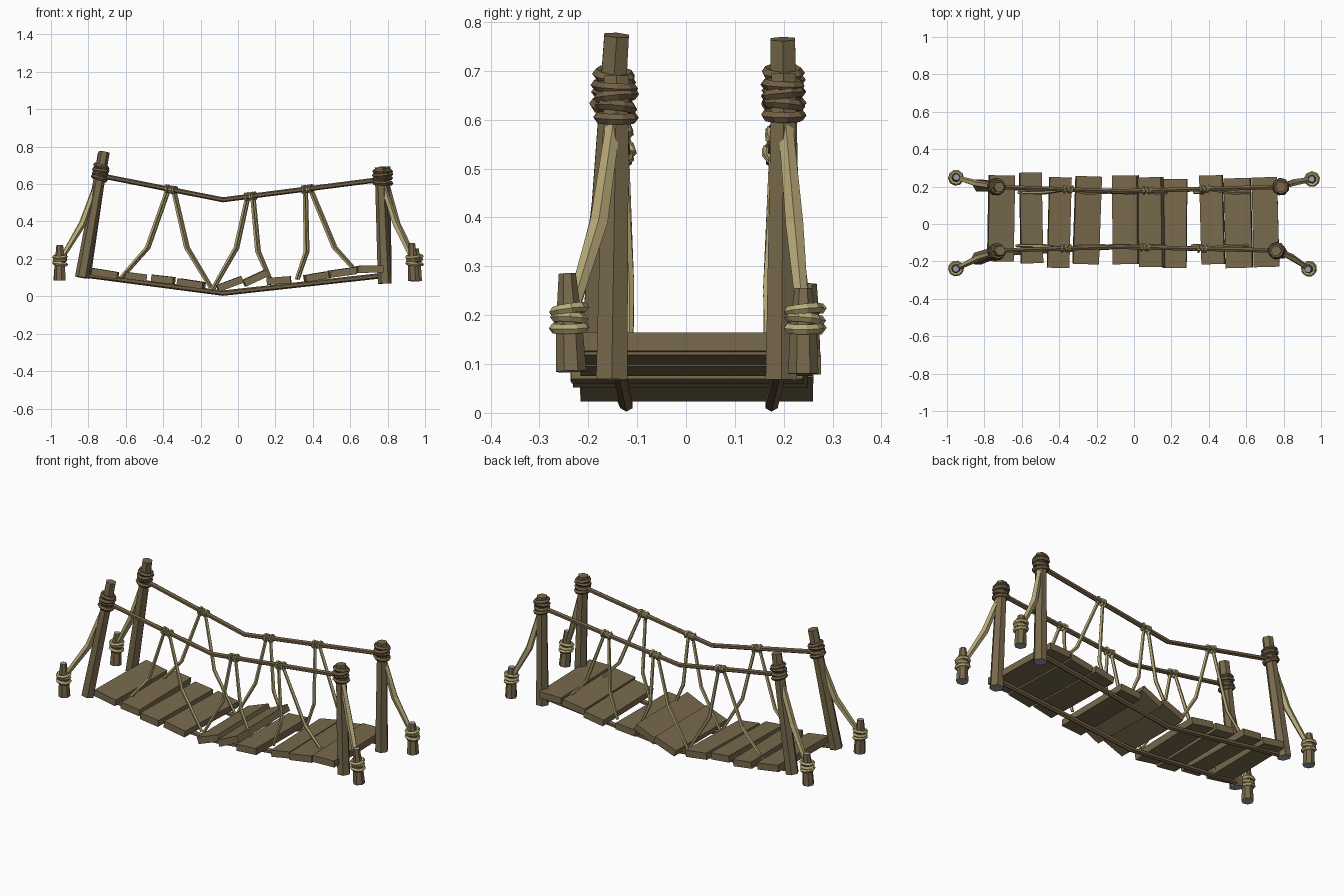
import bpy, bmesh, math
from mathutils import Vector, Matrix

if "Cube" in bpy.data.objects:
    bpy.data.objects.remove(bpy.data.objects["Cube"])


def material(name, rgb):
    m = bpy.data.materials.new(name)
    m.diffuse_color = (*rgb, 1)
    m.use_nodes = True
    m.node_tree.nodes["Principled BSDF"].inputs["Base Color"].default_value = m.diffuse_color
    return m


WOOD = material("weathered wood", (0.188, 0.143, 0.073))
DARK_ROPE = material("dark rope", (0.168, 0.115, 0.060))
LIGHT_ROPE = material("pale rope", (0.48, 0.40, 0.19))
CUT = material("grey cut end", (0.33, 0.34, 0.40))


def finish(bm, name, *mats):
    bmesh.ops.recalc_face_normals(bm, faces=bm.faces)
    me = bpy.data.meshes.new(name)
    bm.to_mesh(me)
    bm.free()
    for m in mats:
        me.materials.append(m)
    ob = bpy.data.objects.new(name, me)
    bpy.context.collection.objects.link(ob)
    return ob


def sweep(bm, points, radii, sides, closed=False):
    """Skin a round section along a path; returns the end caps."""
    pts = [Vector(p) for p in points]
    n = len(pts)
    rings = []
    for i, p in enumerate(pts):
        a = pts[i - 1] if (i or closed) else p
        b = pts[(i + 1) % n] if (i < n - 1 or closed) else p
        t = (b - a).normalized()
        ref = Vector((0, 1, 0)) if abs(t.y) < 0.8 else Vector((0, 0, 1))
        if closed:
            ref = Vector((0, 0, 1)) if abs(t.z) < 0.8 else Vector((0, 1, 0))
        u = t.cross(ref).normalized()
        v = t.cross(u)
        r = radii[i] if isinstance(radii, (list, tuple)) else radii
        rings.append([bm.verts.new(p + r * (math.cos(k * math.tau / sides) * u
                                            + math.sin(k * math.tau / sides) * v))
                      for k in range(sides)])
    for i in range(n if closed else n - 1):
        A, B = rings[i], rings[(i + 1) % n]
        for k in range(sides):
            bm.faces.new((A[k], A[(k + 1) % sides], B[(k + 1) % sides], B[k]))
    if not closed:
        return bm.faces.new(rings[0]), bm.faces.new(rings[-1])


def tube(name, points, radii, sides, mat, cap_ends=()):
    bm = bmesh.new()
    caps = sweep(bm, points, radii, sides)
    for i in cap_ends:
        caps[i].material_index = 1
    return finish(bm, name, mat, CUT)


def wrap(name, centre, axis, radius, thick, offsets, mat, tilt=0.14):
    """Stack of tilted rope coils around an axis."""
    bm = bmesh.new()
    axis = Vector(axis).normalized()
    for j, off in enumerate(offsets):
        a = (axis + tilt * Vector((math.cos(j * 2.2), math.sin(j * 2.2), 0))).normalized()
        q = a.to_track_quat('Z', 'Y')
        c = Vector(centre) + axis * off
        r = radius * (1 - 0.07 * (j % 2))
        sweep(bm, [c + q @ Vector((r * math.cos(k * math.tau / 9), r * math.sin(k * math.tau / 9), 0))
                   for k in range(9)], thick, 5, closed=True)
    return finish(bm, name, mat)


# Deck planks: x0, x1, y0, y1, top z at left, top z at right, yaw in degrees
PLANKS = [
    (-0.78, -0.635, -0.20, 0.26, 0.152, 0.128, -1),
    (-0.61, -0.485, -0.21, 0.275, 0.132, 0.116, 1),
    (-0.46, -0.335, -0.235, 0.25, 0.116, 0.102, -1.5),
    (-0.32, -0.175, -0.215, 0.255, 0.097, 0.075, -2),
    (-0.12, 0.02, -0.215, 0.26, 0.058, 0.110, 0.5),
    (0.02, 0.15, -0.23, 0.25, 0.085, 0.145, 1),
    (0.15, 0.285, -0.235, 0.24, 0.098, 0.108, -0.5),
    (0.35, 0.48, -0.215, 0.26, 0.112, 0.134, 1.5),
    (0.48, 0.63, -0.235, 0.245, 0.136, 0.157, 1.5),
    (0.63, 0.775, -0.23, 0.25, 0.163, 0.165, 1.5),
]
for i, (x0, x1, y0, y1, za, zb, yaw) in enumerate(PLANKS):
    bm = bmesh.new()
    pitch = math.atan2(zb - za, x1 - x0)
    m = (Matrix.Translation(((x0 + x1) / 2, (y0 + y1) / 2, (za + zb) / 2))
         @ Matrix.Rotation(math.radians(yaw), 4, 'Z') @ Matrix.Rotation(-pitch, 4, 'Y')
         @ Matrix.Translation((0, 0, -0.019))
         @ Matrix.Diagonal(((x1 - x0) / math.cos(pitch) - 0.008, y1 - y0, 0.038, 1)))
    bmesh.ops.create_cube(bm, size=1, matrix=m)
    finish(bm, f"plank_{i + 1}", WOOD)

# Corner posts with coils, guy ropes and ground stakes:
# post foot, post head, coil height, guy rope bend, stake foot, stake head
CORNERS = {
    "front_left": ((-0.835, -0.185, 0.10), (-0.715, -0.142, 0.773), 0.655,
                   (-0.83, -0.18, 0.39), (-0.95, -0.235, 0.085), (-0.953, -0.24, 0.275)),
    "back_left": ((-0.825, 0.205, 0.10), (-0.72, 0.198, 0.765), 0.66,
                  (-0.835, 0.215, 0.39), (-0.955, 0.243, 0.085), (-0.95, 0.25, 0.265)),
    "front_right": ((0.785, -0.152, 0.068), (0.76, -0.142, 0.69), 0.63,
                    (0.842, -0.178, 0.39), (0.942, -0.235, 0.085), (0.93, -0.243, 0.285)),
    "back_right": ((0.785, 0.195, 0.068), (0.785, 0.20, 0.695), 0.635,
                   (0.85, 0.222, 0.385), (0.955, 0.24, 0.08), (0.95, 0.24, 0.255)),
}
for key, (foot, head, coil, bend, s_foot, s_head) in CORNERS.items():
    foot, head, bend, s_foot, s_head = map(Vector, (foot, head, bend, s_foot, s_head))
    tube(f"{key}_post", (foot, head), (0.037, 0.029), 6, WOOD, (0,))
    axis = head - foot
    c = foot + axis * ((coil - foot.z) / axis.z)
    wrap(f"{key}_post_coil", c, axis, 0.036, 0.0115, (-0.026, -0.004, 0.018, 0.036), DARK_ROPE)
    s_axis = s_head - s_foot
    s_mid = s_foot + s_axis * ((0.19 - s_foot.z) / s_axis.z)
    tube(f"{key}_stake", (s_foot, s_mid, s_head), (0.032, 0.027, 0.018), 7, WOOD, (0, 1))
    wrap(f"{key}_stake_coil", s_mid, s_axis, 0.032, 0.0105, (-0.016, 0.003, 0.021), LIGHT_ROPE)
    tube(f"{key}_guy_rope", (c, bend, s_mid), (0.015, 0.019, 0.013), 5, LIGHT_ROPE)

# Rails, deck ropes and hangers on each side
HANGERS = [  # knot x, then (bend x, bend z, foot x, foot z) for its two legs
    (-0.365, ((-0.49, 0.26, -0.63, 0.10), (-0.28, 0.26, -0.15, 0.045))),
    (0.06, ((-0.015, 0.26, -0.14, 0.04), (0.10, 0.24, 0.165, 0.09))),
    (0.365, ((0.36, 0.24, 0.31, 0.09), (0.51, 0.26, 0.61, 0.15))),
]
MID = -0.08
for side, y_end, y_mid, y_hang, dx in (("front", -0.142, -0.122, -0.116, 0.0),
                                       ("back", 0.198, 0.175, 0.168, 0.012)):
    rail = [Vector((-0.735, y_end, 0.645)), Vector((MID, y_mid, 0.516)), Vector((0.775, y_end, 0.626))]
    tube(f"{side}_hand_rail_rope", rail, 0.0135, 6, DARK_ROPE)
    y_low = -0.165 if side == "front" else y_end
    tube(f"{side}_deck_rope", ((-0.82, y_low, 0.114), (MID, y_mid, 0.017), (0.785, y_end, 0.112)),
         0.0145, 6, DARK_ROPE)
    for i, (kx, legs) in enumerate(HANGERS):
        kx += dx
        a, b = (rail[0], rail[1]) if kx < MID else (rail[1], rail[2])
        knot = a.lerp(b, (kx - a.x) / (b.x - a.x))
        wrap(f"{side}_knot_{i + 1}", knot, b - a, 0.017, 0.0075, (-0.02, 0.0, 0.02), LIGHT_ROPE, 0.3)
        for j, (bx, bz, fx, fz) in enumerate(legs):
            tube(f"{side}_hanger_{i + 1}_{j + 1}",
                 (knot + Vector((0.012 * (2 * j - 1), 0, 0.008)),
                  (bx + dx, y_hang, bz), (fx + dx, y_hang, fz)),
                 (0.009, 0.0105, 0.008), 5, LIGHT_ROPE)
